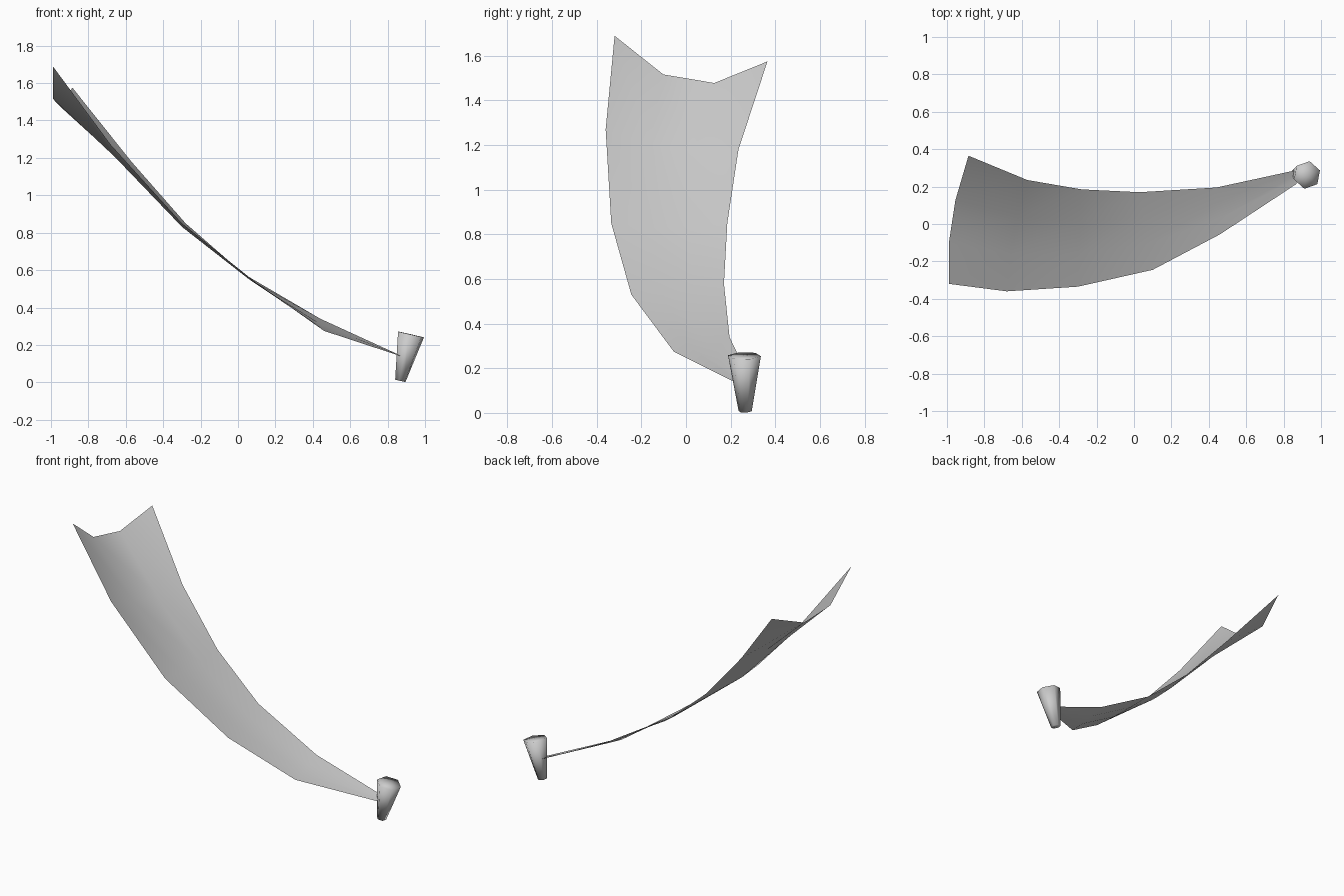
import bpy, bmesh, math
from mathutils import Vector, Matrix

cube = bpy.data.objects.get("Cube")
if cube:
    bpy.data.objects.remove(cube, do_unlink=True)

grey = bpy.data.materials.new("plain_grey")
grey.use_nodes = True
colour = (0.6, 0.6, 0.6, 1)
grey.diffuse_color = colour
grey.node_tree.nodes["Principled BSDF"].inputs["Base Color"].default_value = colour


def add_object(name, bm):
    bmesh.ops.recalc_face_normals(bm, faces=bm.faces)
    mesh = bpy.data.meshes.new(name)
    bm.to_mesh(mesh)
    bm.free()
    mesh.materials.append(grey)
    mesh.shade_smooth()
    obj = bpy.data.objects.new(name, mesh)
    bpy.context.collection.objects.link(obj)
    return obj


# Curved sheet: front and back rails, bridged by rows that sag between them
front_rail = [(-0.99, -0.32, 1.69), (-0.68, -0.36, 1.27), (-0.30, -0.335, 0.85),
              (0.10, -0.245, 0.53), (0.46, -0.055, 0.275), (0.87, 0.215, 0.14)]
back_rail = [(-0.885, 0.365, 1.575), (-0.57, 0.235, 1.18), (-0.28, 0.185, 0.85),
             (0.03, 0.17, 0.58), (0.44, 0.195, 0.34), (0.855, 0.285, 0.15)]
sag = [(-0.035, -0.01, -0.135), (-0.015, 0, -0.035), (-0.005, 0, -0.02),
       (0, 0, -0.008), (0, 0, -0.01), (0, 0, 0)]

bm = bmesh.new()
rows = []
for a, b, s in zip(front_rail, back_rail, sag):
    a, b, s = Vector(a), Vector(b), Vector(s)
    points = [a, a.lerp(b, 1 / 3) + s, a.lerp(b, 2 / 3) + s, b]
    rows.append([bm.verts.new(p) for p in points])
for upper, lower in zip(rows, rows[1:]):
    for i in range(3):
        bm.faces.new((upper[i], lower[i], lower[i + 1], upper[i + 1]))
add_object("curved_sheet", bm)

# Tapered six-sided peg, leaning outwards
foot, head = Vector((0.868, 0.265, 0.008)), Vector((0.925, 0.262, 0.256))
axis = head - foot
turn = Vector((0, 0, 1)).rotation_difference(axis).to_matrix().to_4x4()
place = Matrix.Translation((foot + head) / 2) @ turn @ Matrix.Rotation(math.radians(-11), 4, 'Z')
bm = bmesh.new()
bmesh.ops.create_cone(bm, cap_ends=True, cap_tris=True, segments=6,
                      radius1=0.03, radius2=0.075, depth=axis.length, matrix=place)
add_object("tapered_peg", bm)
